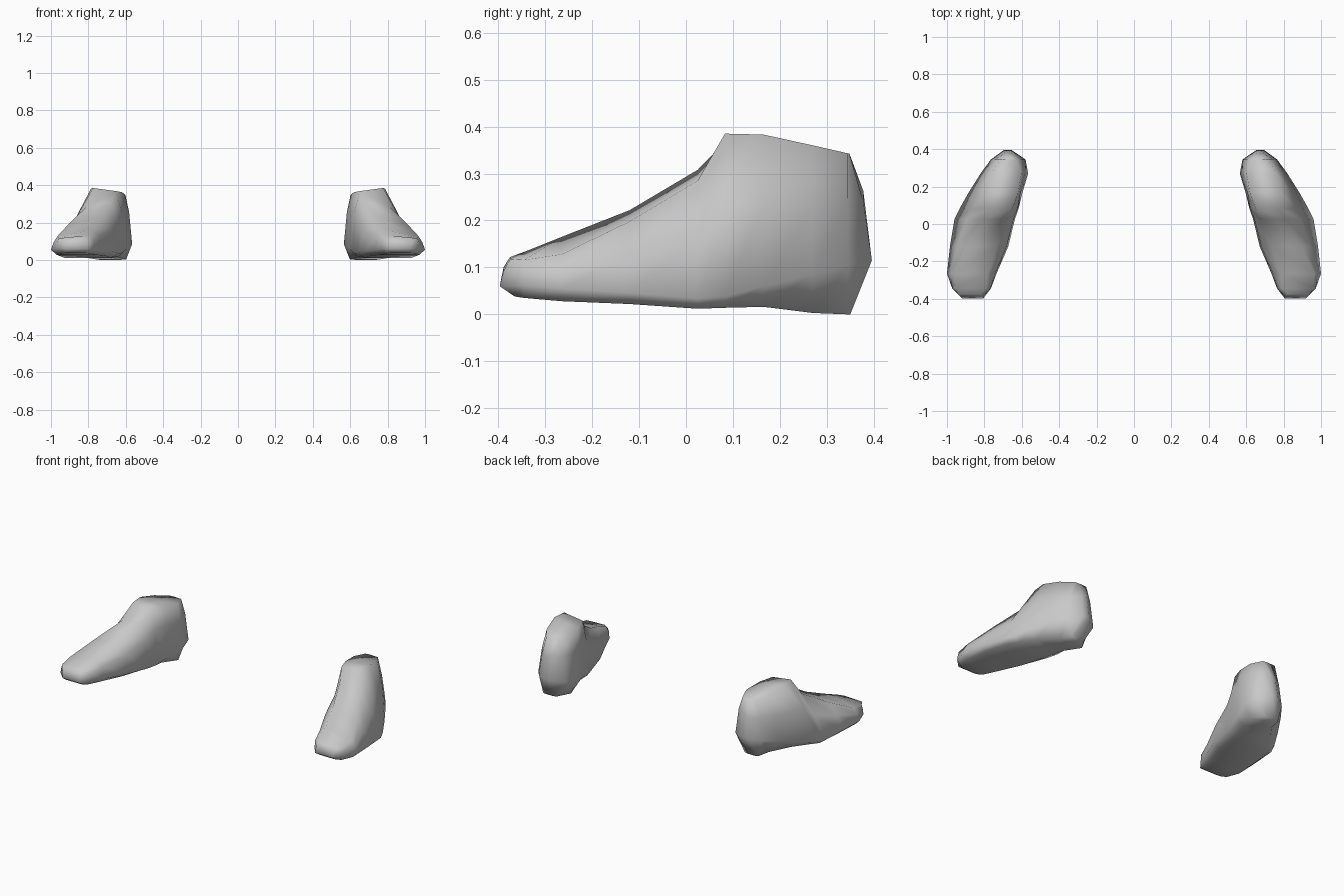
import bpy, bmesh

if "Cube" in bpy.data.objects:
    bpy.data.objects.remove(bpy.data.objects["Cube"])

grey = bpy.data.materials.new("plain grey")
grey.diffuse_color = (0.58, 0.58, 0.58, 1)
grey.use_nodes = True
grey.node_tree.nodes["Principled BSDF"].inputs["Base Color"].default_value = grey.diffuse_color

# Foot stations from toe to heel, each with three levels: sole, widest line, top.
# Level = (y, z, inner x, outer x), the top may add a separate outer z
toe = ((-.365, .038, .815, .92), (-.397, .06, .805, .92), (-.375, .122, .82, .94, .118))
heel = ((.35, 0, .67, .72), (.396, .115, .655, .695), (.348, .343, .655, .685))


def station(y, sole, wide, top):
    return tuple((y,) + level for level in (sole, wide, top))


stations = [
    toe,
    station(-.345, (.035, .79, .95), (.061, .765, .972), (.133, .79, .96, .116)),
    station(-.265, (.028, .765, .97), (.055, .735, 1.0), (.165, .785, .965, .128)),
    station(-.12, (.022, .71, .955), (.046, .672, .984), (.222, .735, .90, .198)),
    station(.025, (.012, .68, .93), (.034, .637, .96), (.308, .68, .81, .285)),
    station(.083, (.014, .67, .89), (.038, .617, .932), (.368, .65, .775, .385)),
    station(.165, (.016, .64, .835), (.06, .597, .886), (.362, .62, .785, .383)),
    station(.27, (.003, .598, .755), (.085, .566, .82), (.348, .602, .762, .36)),
    station(.345, (0, .645, .735), (.105, .58, .765), (.343, .63, .715)),
    heel,
]


def mix(a, b, t):
    return a + (b - a) * t


def ring(levels):
    """Eight-point cross-section, with a shoulder between widest line and top."""
    sole, wide, top = levels
    y = mix(wide[0], top[0], .38)
    outer_z = top[4] if len(top) > 4 else top[1]
    # The inner side stands nearly upright along the instep
    upright = .15 if top[0] < .1 else .45
    return [
        (sole[3], sole[0], sole[1]),
        (wide[3], wide[0], wide[1]),
        (mix(wide[3], top[3], .42), y, mix(wide[1], outer_z, .55)),
        (top[3], top[0], outer_z),
        (top[2], top[0], top[1]),
        (mix(wide[2], top[2], upright), y, mix(wide[1], top[1], .65)),
        (wide[2], wide[0], wide[1]),
        (sole[2], sole[0], sole[1]),
    ]


bm = bmesh.new()
rings = [[bm.verts.new(p) for p in ring(s)] for s in stations]
for a, b in zip(rings, rings[1:]):
    for k in range(8):
        n = (k + 1) % 8
        bm.faces.new((a[k], a[n], b[n], b[k]))

# Close the toe tip and the back of the heel
for r in (rings[0], rings[-1]):
    for k in range(3):
        bm.faces.new((r[k], r[k + 1], r[6 - k], r[7 - k]))
bmesh.ops.recalc_face_normals(bm, faces=bm.faces)
for f in bm.faces:
    f.smooth = True

mesh = bpy.data.meshes.new("feet")
bm.to_mesh(mesh)
bm.free()
mesh.materials.append(grey)
feet = bpy.data.objects.new("feet", mesh)
bpy.context.collection.objects.link(feet)

# Second foot
mirror = feet.modifiers.new("pair", 'MIRROR')
mirror.use_axis[0] = True
mirror.use_mirror_merge = False
